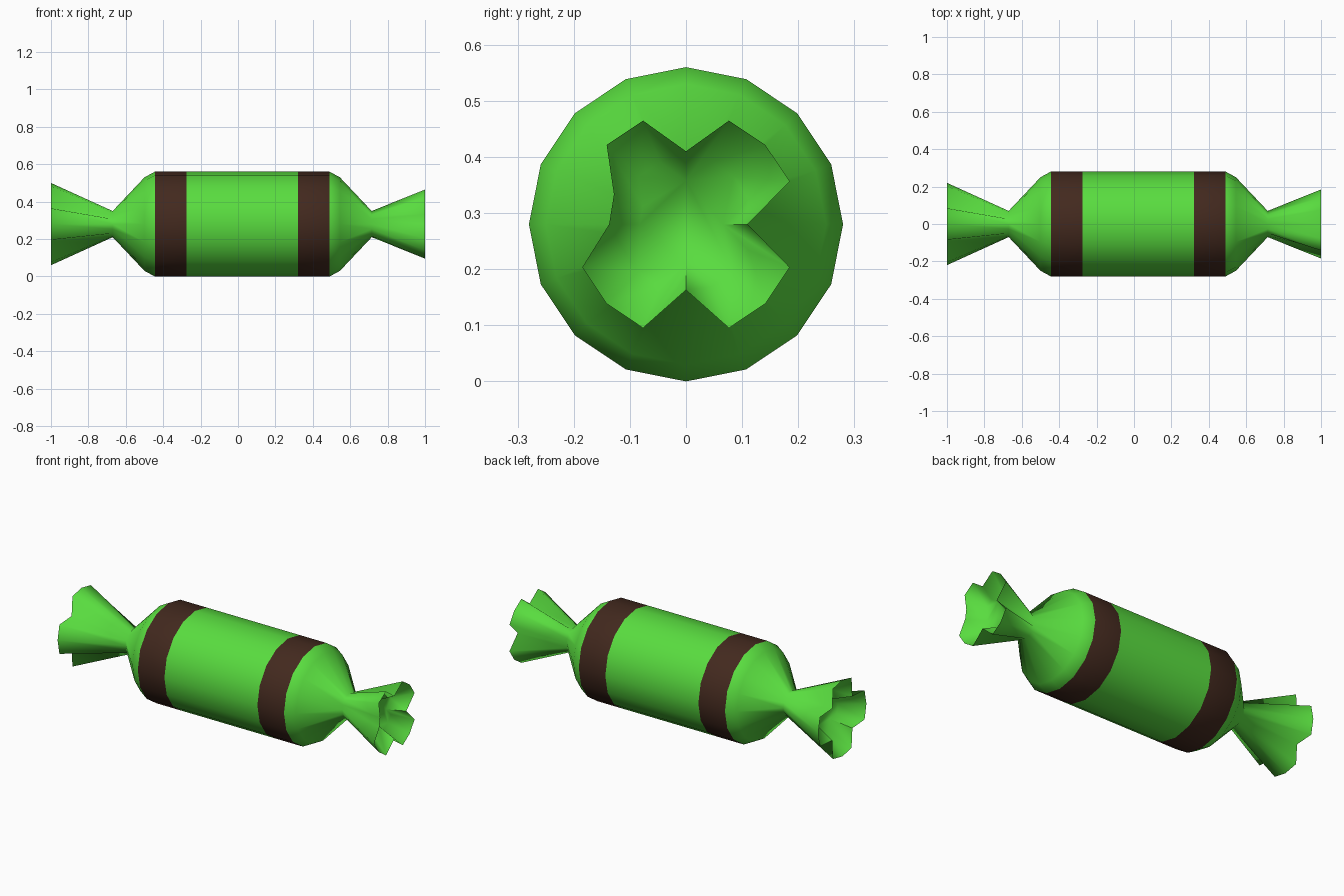
import bpy, bmesh, math

if "Cube" in bpy.data.objects:
    bpy.data.objects.remove(bpy.data.objects["Cube"])

SIDES, CZ = 16, 0.28


def material(name, color):
    m = bpy.data.materials.new(name)
    m.diffuse_color = color
    m.use_nodes = True
    m.node_tree.nodes["Principled BSDF"].inputs["Base Color"].default_value = m.diffuse_color
    return m


green = material("green_wrapper", (0.10, 0.72, 0.05, 1))
brown = material("brown_band", (0.055, 0.022, 0.013, 1))


def circle(x, r):
    return [(x, r * math.cos(2 * math.pi * i / SIDES),
             CZ + r * math.sin(2 * math.pi * i / SIDES)) for i in range(SIDES)]


def star(x, r, valleys, scale=1.0):
    """Pleated ring: lobes at radius r, folded in at the given {index: radius}."""
    return [(x, y * scale, CZ + (z - CZ) * scale)
            for y, z in ((valleys.get(i, r) * math.cos(2 * math.pi * i / SIDES),
                          CZ + valleys.get(i, r) * math.sin(2 * math.pi * i / SIDES))
                         for i in range(SIDES))]


def sweep(name, rings, mats, banded=()):
    """Skin consecutive rings, cap both ends; banded spans take the second material."""
    bm = bmesh.new()
    loops = [[bm.verts.new(p) for p in ring] for ring in rings]
    for k in range(len(loops) - 1):
        a, b = loops[k], loops[k + 1]
        for i in range(SIDES):
            j = (i + 1) % SIDES
            f = bm.faces.new((a[i], a[j], b[j], b[i]))
            f.material_index = 1 if k in banded else 0
    bm.faces.new(loops[0])
    bm.faces.new(loops[-1])
    bmesh.ops.recalc_face_normals(bm, faces=bm.faces)
    mesh = bpy.data.meshes.new(name)
    bm.to_mesh(mesh)
    bm.free()
    for m in mats:
        mesh.materials.append(m)
    ob = bpy.data.objects.new(name, mesh)
    bpy.context.collection.objects.link(ob)
    bpy.context.view_layer.objects.active = ob
    ob.select_set(True)
    bpy.ops.object.shade_smooth_by_angle(angle=math.radians(75))
    ob.select_set(False)
    return ob


# Folds of the two tails, left turned an eighth from right
left_folds = {2: 0.13, 6: 0.13, 10: 0.13, 14: 0.13}
right_folds = {0: 0.11, 4: 0.13, 7: 0.139, 8: 0.137, 12: 0.117}

# Wrapper: hollow left tail, neck, shoulder, banded barrel, then the same on the right
rings = [
    star(-0.88, 0.22, left_folds, 0.6),
    star(-1.0, 0.22, left_folds),
    circle(-0.67, 0.07),
    circle(-0.50, 0.25),
    circle(-0.445, 0.28),
    circle(-0.275, 0.28),
    circle(0.32, 0.28),
    circle(0.49, 0.28),
    circle(0.545, 0.25),
    circle(0.715, 0.07),
    star(1.0, 0.2, right_folds),
    star(0.90, 0.2, right_folds, 0.6),
]
sweep("candy_wrapper", rings, (green, brown), banded=(4, 6))
